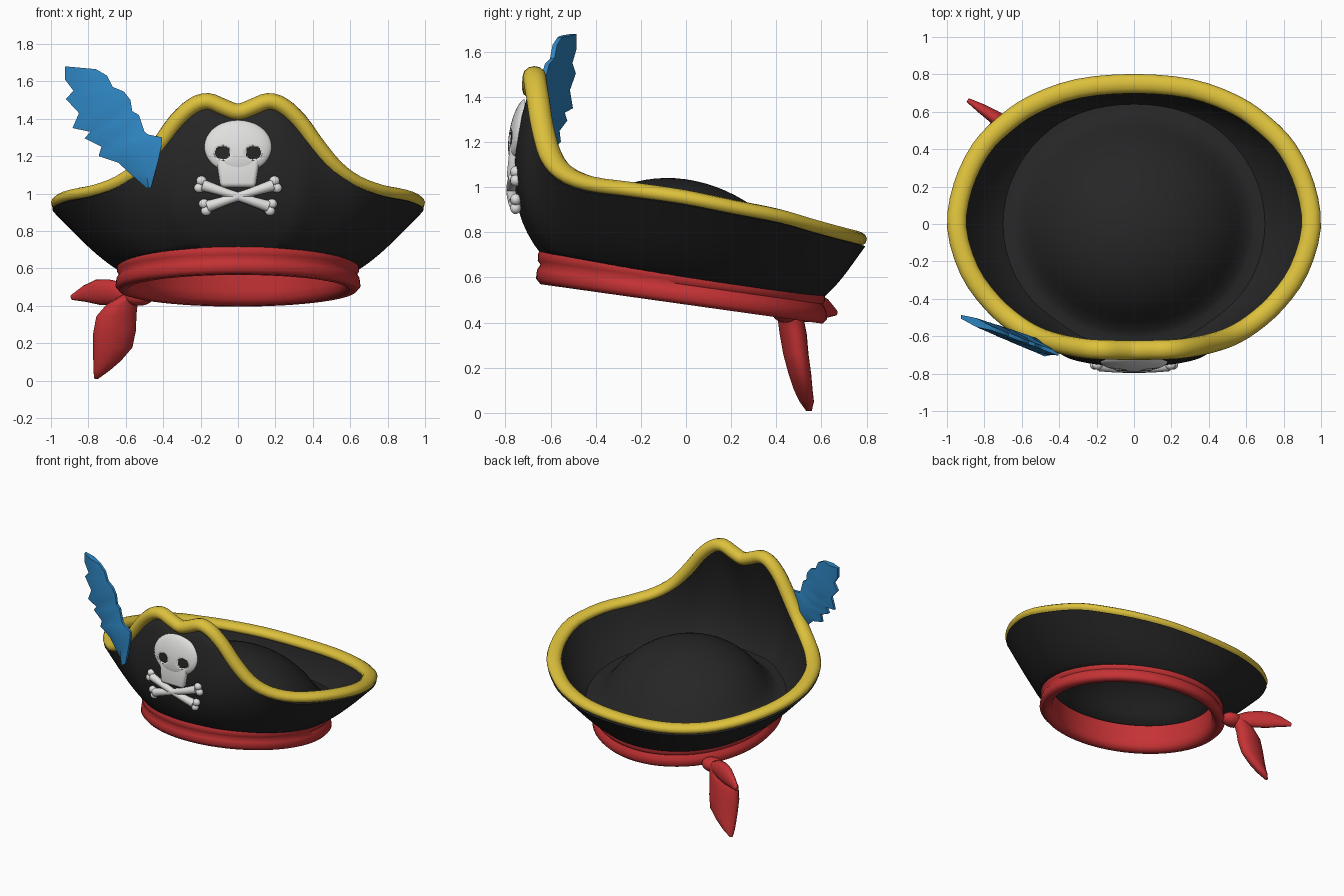
import bpy, bmesh, math
from mathutils import Vector, Matrix

if "Cube" in bpy.data.objects:
    bpy.data.objects.remove(bpy.data.objects["Cube"])


def material(name, rgb):
    m = bpy.data.materials.new(name)
    m.diffuse_color = (*rgb, 1)
    m.use_nodes = True
    m.node_tree.nodes["Principled BSDF"].inputs["Base Color"].default_value = m.diffuse_color
    return m


BLACK = material("black felt", (0.019, 0.019, 0.019))
GOLD = material("gold trim", (0.72, 0.53, 0.045))
RED = material("red cloth", (0.56, 0.032, 0.035))
BLUE = material("blue feather", (0.028, 0.24, 0.55))
BONE = material("bone white", (0.74, 0.74, 0.73))


def finish(name, bm, *mats, angle=50):
    bmesh.ops.recalc_face_normals(bm, faces=bm.faces)
    me = bpy.data.meshes.new(name)
    bm.to_mesh(me)
    bm.free()
    for m in mats:
        me.materials.append(m)
    ob = bpy.data.objects.new(name, me)
    bpy.context.collection.objects.link(ob)
    bpy.ops.object.select_all(action='DESELECT')
    ob.select_set(True)
    bpy.context.view_layer.objects.active = ob
    bpy.ops.object.shade_smooth_by_angle(angle=math.radians(angle))
    return ob


def loft(name, rings, mat, wrap=False, caps=(False, False), angle=50):
    """Skin closed rings; wrap joins the last ring to the first."""
    bm = bmesh.new()
    vs = [[bm.verts.new(p) for p in r] for r in rings]
    n = len(vs[0])
    for a, b in zip(vs, vs[1:] + (vs[:1] if wrap else [])):
        for i in range(n):
            j = (i + 1) % n
            bm.faces.new((a[i], a[j], b[j], b[i]))
    for end, cap in zip((vs[0], vs[-1]), caps):
        if cap:
            bm.faces.new(end)
    return finish(name, bm, mat, angle=angle)


def spline(pts, steps):
    """Closed smooth curve through the points."""
    out, n = [], len(pts)
    for i in range(n):
        a, b, c, d = (pts[(i + k) % n] for k in (-1, 0, 1, 2))
        for s in range(steps):
            t = s / steps
            out.append(0.5 * (2 * b + (c - a) * t + (2 * a - 5 * b + 4 * c - d) * t * t
                              + (3 * b - a - 3 * c + d) * t ** 3))
    return out


# rim path: right half from front to back, mirrored to the left
half = [Vector(p) for p in (
    (0, -.675, 1.435), (.08, -.674, 1.462), (.16, -.672, 1.492), (.24, -.668, 1.468),
    (.33, -.655, 1.385), (.42, -.635, 1.26), (.52, -.60, 1.14), (.63, -.535, 1.06),
    (.76, -.42, 1.012), (.88, -.25, .988), (.947, -.02, .955), (.915, .2, .91),
    (.82, .4, .87), (.69, .535, .83), (.535, .64, .80), (.3, .724, .778), (0, .75, .77))]
rim = spline(half + [Vector((-p.x, p.y, p.z)) for p in half[-2:0:-1]], 3)

# gold rim tube, flatter round the sides and back
tube = []
for i, p in enumerate(rim):
    t = (rim[(i + 1) % len(rim)] - rim[i - 1]).normalized()
    u = Vector((t.y, -t.x, 0)).normalized()
    v = t.cross(u)
    h = .036 + .009 * min(1, max(0, (p.z - 1) / .2))
    tube.append([p + u * .052 * math.cos(a) + v * h * math.sin(a)
                 for a in (k * math.tau / 12 for k in range(12))])
loft("gold_rim", tube, GOLD, wrap=True)


# turned-up brim: outer wall up to the rim, inner wall back down
def wall(p, t, inner):
    th = math.atan2(p.y / .72, p.x / .95)
    d = Vector((math.cos(th), math.sin(th), 0))
    base = Vector((.64 * d.x, -.02 + .615 * d.y, 0))
    base.z = .60 - .16 * base.y
    dz = p.z - base.z
    s = min(1, max(0, (dz - .35) / .36))
    ctrl = (base + p) / 2 + d * (.045 + .155 * s * s * (3 - 2 * s))
    ctrl.z = base.z + .36 * dz
    q = base * (1 - t) ** 2 + ctrl * 2 * t * (1 - t) + p * t * t
    if inner:
        return q - d * (.025 + .015 * t)
    return q + d * (.005 + .04 * (1 - .8 * s) * t ** 3) - Vector((0, 0, .032 * t ** 3))


ts = [k / 12 for k in range(13)]
loft("brim", [[wall(p, t, False) for p in rim] for t in ts] +
     [[wall(p, t, True) for p in rim] for t in reversed(ts)], BLACK, wrap=True)

# domed crown with a flat foot meeting the brim
profile = [(.70, .672), (.645, .675), (.61, .69)]
for k in range(1, 14):
    r = .60 * (1 - k / 13) + .004
    profile.append((r, 1.035 - .68 + math.sqrt(.68 ** 2 - r * r)))
crown = []
for r, z in profile:
    ring = []
    for j in range(56):
        b = j * math.tau / 56
        x, y = r * math.cos(b), .94 * r * math.sin(b)
        ring.append((x, y, z - .14 * y))
    crown.append(ring)
loft("crown", crown, BLACK, caps=(False, True))

# red headband with a rolled lower edge and a tall lining
section = [(.035, .145), (.046, .12), (.047, .09), (.035, .075), (.05, .05), (.055, .01),
           (.035, -.012), (-.005, -.012), (-.03, .02), (-.035, .06), (-.03, .185), (-.01, .185), (.02, .11)]
band = []
for j in range(64):
    b = j * math.tau / 64
    ring = []
    for r, h in section:
        x, y = (.60 + r) * math.cos(b), -.02 + (.59 + r) * math.sin(b)
        ring.append((x, y, .492 - .14 * y + h))
    band.append(ring)
loft("headband", band, RED, wrap=True, angle=70)


# knot and cloth tails
def cloth_tail(name, stations, wide, thin):
    wide, thin = Vector(wide).normalized(), Vector(thin).normalized()
    rings = [[Vector(c) + wide * w * math.cos(a) + thin * th * math.sin(a)
              for a in (k * math.tau / 12 for k in range(12))] for c, w, th in stations]
    loft(name, rings, RED, caps=(True, True), angle=60)


cloth_tail("hanging_tail", [
    ((-.57, .455, .46), .05, .045), ((-.62, .465, .41), .085, .058),
    ((-.65, .475, .35), .108, .06), ((-.66, .487, .26), .115, .056),
    ((-.67, .505, .17), .106, .05), ((-.70, .52, .10), .074, .041),
    ((-.73, .535, .05), .043, .032), ((-.758, .545, .008), .01, .012)], (1, .1, .06), (0, 1, 0))
cloth_tail("side_tail", [
    ((-.54, .45, .45), .035, .035), ((-.61, .485, .465), .06, .04),
    ((-.68, .53, .472), .07, .04), ((-.75, .575, .472), .068, .036),
    ((-.82, .62, .464), .044, .026), ((-.888, .662, .445), .014, .012)],
    (-.15, 0, 1), (.55, .83, 0))


def ellipsoid(name, loc, size, mat, seg=24):
    bm = bmesh.new()
    bmesh.ops.create_uvsphere(bm, u_segments=seg, v_segments=seg * 2 // 3, radius=1)
    bm.transform(Matrix.Translation(loc) @ Matrix.Diagonal((*size, 1)))
    return finish(name, bm, mat)


ellipsoid("knot", (-.53, .44, .45), (.08, .06, .05), RED)

# feather: serrated left and right edges (x, z), thick along the spine
left = [(-.49, 1.03), (-.57, 1.10), (-.64, 1.165), (-.745, 1.20), (-.73, 1.25), (-.82, 1.295),
        (-.79, 1.33), (-.885, 1.35), (-.85, 1.43), (-.92, 1.505), (-.88, 1.55), (-.925, 1.61), (-.925, 1.68)]
right = [(-.465, 1.03), (-.425, 1.18), (-.41, 1.25), (-.405, 1.30), (-.48, 1.315), (-.50, 1.33),
         (-.53, 1.42), (-.565, 1.44), (-.575, 1.50), (-.61, 1.545), (-.67, 1.57), (-.70, 1.63), (-.76, 1.665)]


def feather_point(x, z, off):
    return (x, -.665 - (x + .48) * .38 + off, z)


rows = []
for i, ((lx, lz), (rx, rz)) in enumerate(zip(left, right)):
    th = .042 - .0015 * i
    mx, mz = (lx + rx) / 2, (lz + rz) / 2
    rows.append([feather_point(lx, lz, -.01), feather_point(mx, mz, -th), feather_point(rx, rz, -.01),
                 feather_point(rx, rz, .01), feather_point(mx, mz, th), feather_point(lx, lz, .01)])
loft("feather", rows, BLUE, caps=(True, True), angle=40)

# skull with sunken black eye sockets
bm = bmesh.new()
bmesh.ops.create_uvsphere(bm, u_segments=96, v_segments=64, radius=1)
bm.transform(Matrix.Translation((0, -.735, 1.25)) @ Matrix.Rotation(-.2, 4, 'X')
             @ Matrix.Diagonal((.18, .046, .145, 1)))


def in_eye(p):
    return p.y < -.74 and ((abs(p.x) - .082) / .042) ** 2 + ((p.z - 1.217) / .037) ** 2 < 1


for f in bm.faces:
    f.material_index = int(in_eye(f.calc_center_median()))
for v in bm.verts:
    if in_eye(v.co):
        v.co.y += .008
    v.co.y = min(v.co.y, -.715)
finish("skull", bm, BONE, BLACK)

# jaw, narrowing to the chin
bm = bmesh.new()
bmesh.ops.create_cube(bm, size=1)
for v in bm.verts:
    if v.co.z < 0:
        v.co.x *= .8
bm.transform(Matrix.Translation((0, -.763, 1.112)) @ Matrix.Rotation(-.1, 4, 'X')
             @ Matrix.Diagonal((.235, .05, .16, 1)))
bmesh.ops.bevel(bm, geom=bm.edges[:], offset=.023, segments=4, profile=.5, affect='EDGES')
finish("jaw", bm, BONE)

# crossed bones with knobbed ends
for side, name in ((1, "left"), (-1, "right")):
    a, b = Vector((-.19 * side, -.755, 1.045)), Vector((.165 * side, -.755, .93))
    d = (b - a).normalized()
    n = Vector((-d.z, 0, d.x))
    rings = []
    for k in range(9):
        t = k / 8
        bow = Vector((0, -.018 * (1 - (2 * t - 1) ** 2), 0))
        r = .023 + .009 * (2 * t - 1) ** 2
        rings.append([a.lerp(b, t) + bow + n * r * math.cos(q) + Vector((0, r * math.sin(q), 0))
                      for q in (j * math.tau / 12 for j in range(12))])
    loft(f"crossbone_{name}", rings, BONE, caps=(True, True))
    for i, end in enumerate((a, b)):
        for s in (1, -1):
            ellipsoid(f"bone_knob_{name}_{i}_{s}", end + n * s * .02 + d * (.012 if i else -.012),
                      (.028, .024, .026), BONE, seg=16)
